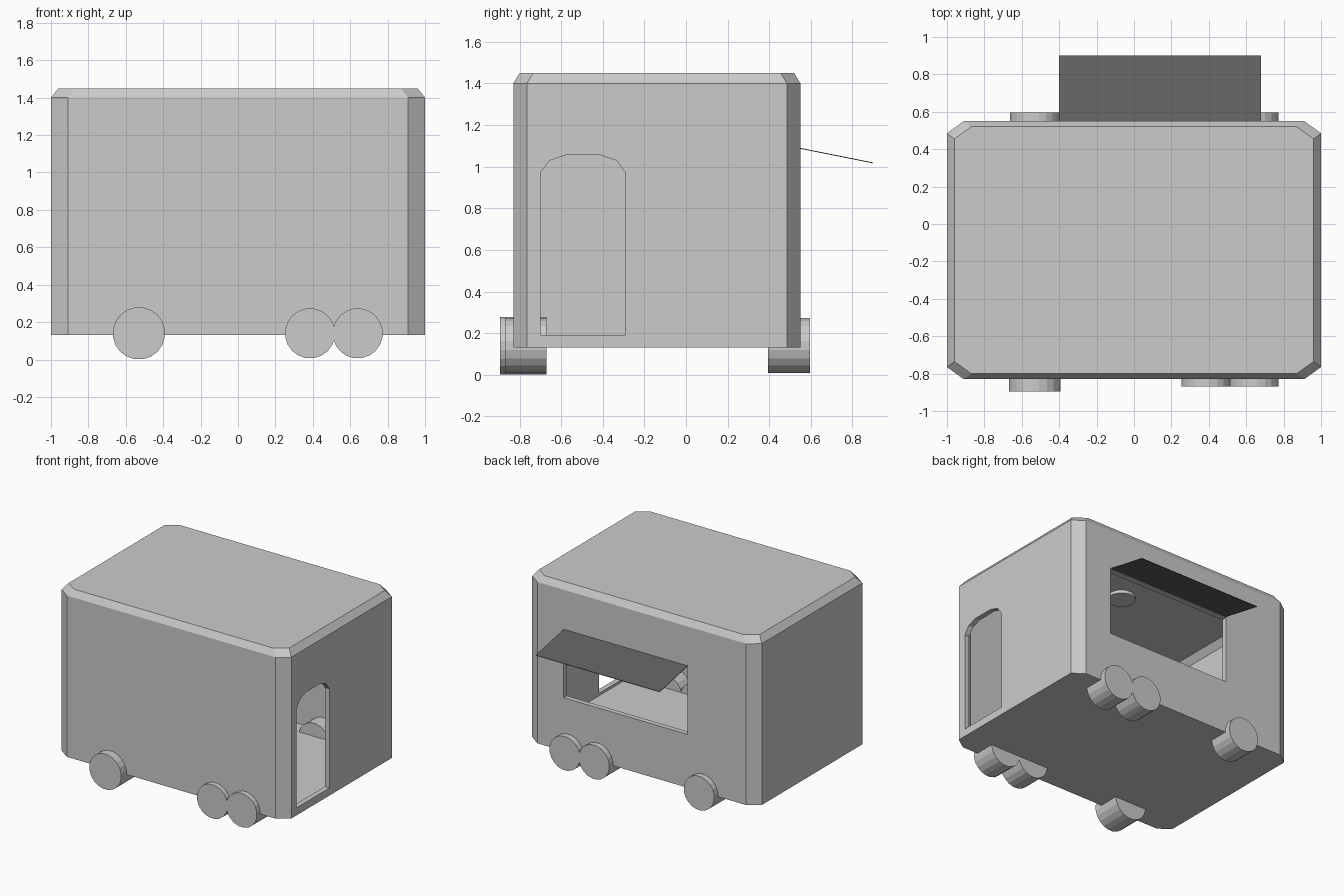
import bpy, bmesh, math

cube = bpy.data.objects.get("Cube")
if cube:
    bpy.data.objects.remove(cube, do_unlink=True)


def material(name, rgb):
    m = bpy.data.materials.new(name)
    m.use_nodes = True
    m.diffuse_color = (*rgb, 1)
    m.node_tree.nodes["Principled BSDF"].inputs["Base Color"].default_value = (*rgb, 1)
    return m


GREY = material("light grey", (0.6, 0.6, 0.6))
DARK = material("dark grey", (0.12, 0.12, 0.12))


def loft(name, rings, mat=GREY):
    """Closed solid through rings of equal point count."""
    bm = bmesh.new()
    loops = [[bm.verts.new(p) for p in ring] for ring in rings]
    n = len(loops[0])
    for low, high in zip(loops, loops[1:]):
        for i in range(n):
            j = (i + 1) % n
            bm.faces.new((low[i], low[j], high[j], high[i]))
    bm.faces.new(loops[0])
    bm.faces.new(loops[-1])
    bmesh.ops.recalc_face_normals(bm, faces=bm.faces)
    mesh = bpy.data.meshes.new(name)
    bm.to_mesh(mesh)
    bm.free()
    mesh.materials.append(mat)
    obj = bpy.data.objects.new(name, mesh)
    bpy.context.scene.collection.objects.link(obj)
    return obj


def prism(name, profile, axis, start, end, mat=GREY):
    """Extrude a 2D profile along the given axis."""
    def place(p, d):
        q = list(p)
        q.insert(axis, d)
        return q
    return loft(name, [[place(p, d) for p in profile] for d in (start, end)], mat)


def disc(u, v, radius, sides):
    steps = [2 * math.pi * (i + 0.5) / sides for i in range(sides)]
    return [(u + radius * math.cos(a), v + radius * math.sin(a)) for a in steps]


MID_Y = -0.14


def body_ring(half_x, half_y, z):
    """Rectangle with chamfered corners."""
    cx, cy = half_x - 0.09, half_y - 0.065
    pts = [(half_x, -cy), (half_x, cy), (cx, half_y), (-cx, half_y),
           (-half_x, cy), (-half_x, -cy), (-cx, -half_y), (cx, -half_y)]
    return [(x, MID_Y + y, z) for x, y in pts]


def shell(name, gap):
    hx, hy = 1 - gap, 0.69 - gap
    return loft(name, [body_ring(hx, hy, 0.13 + gap),
                       body_ring(hx, hy, 1.40 - gap),
                       body_ring(hx - 0.04, hy - 0.03, 1.45 - gap)])


# Hollow body with a doorway and a serving window
body = shell("body", 0)
doorway = [(-0.70, 0.19), (-0.29, 0.19), (-0.29, 0.97), (-0.335, 1.03),
           (-0.41, 1.055), (-0.58, 1.055), (-0.655, 1.03), (-0.70, 0.97)]
window = [(-0.40, 0.55), (0.68, 0.55), (0.68, 1.08), (-0.40, 1.08)]
cutters = [shell("room_cutter", 0.04),
           prism("door_cutter", doorway, 0, 0.8, 1.2),
           prism("window_cutter", window, 1, 0.4, 0.7)]
for cutter in cutters:
    cutter.hide_render = True
    mod = body.modifiers.new("cut", "BOOLEAN")
    mod.operation = "DIFFERENCE"
    mod.solver = "EXACT"
    mod.object = cutter
bpy.context.view_layer.update()
depsgraph = bpy.context.evaluated_depsgraph_get()
cut_mesh = bpy.data.meshes.new_from_object(body.evaluated_get(depsgraph))
body.modifiers.clear()
body.data = cut_mesh
for cutter in cutters:
    bpy.data.objects.remove(cutter, do_unlink=True)

# Awning over the serving window
prism("awning", [(0.54, 1.092), (0.90, 1.02), (0.90, 1.016), (0.54, 1.088)],
      0, -0.40, 0.68, DARK)

# Wheels: one at the right end, a pair at the left end, on both sides
for label, x, front_y in (("single", -0.53, -0.895),
                          ("pair_inner", 0.385, -0.87),
                          ("pair_outer", 0.64, -0.87)):
    r = 0.14 if label == "single" else 0.134
    prism("front_wheel_" + label, disc(x, 0.14, r, 20), 1, front_y, -0.67)
    prism("back_wheel_" + label, disc(x, 0.14, 0.134, 20), 1, 0.395, 0.595)

# Round ceiling lamp
prism("ceiling_lamp", disc(0.0, MID_Y, 0.1, 20), 2, 1.385, 1.412)
